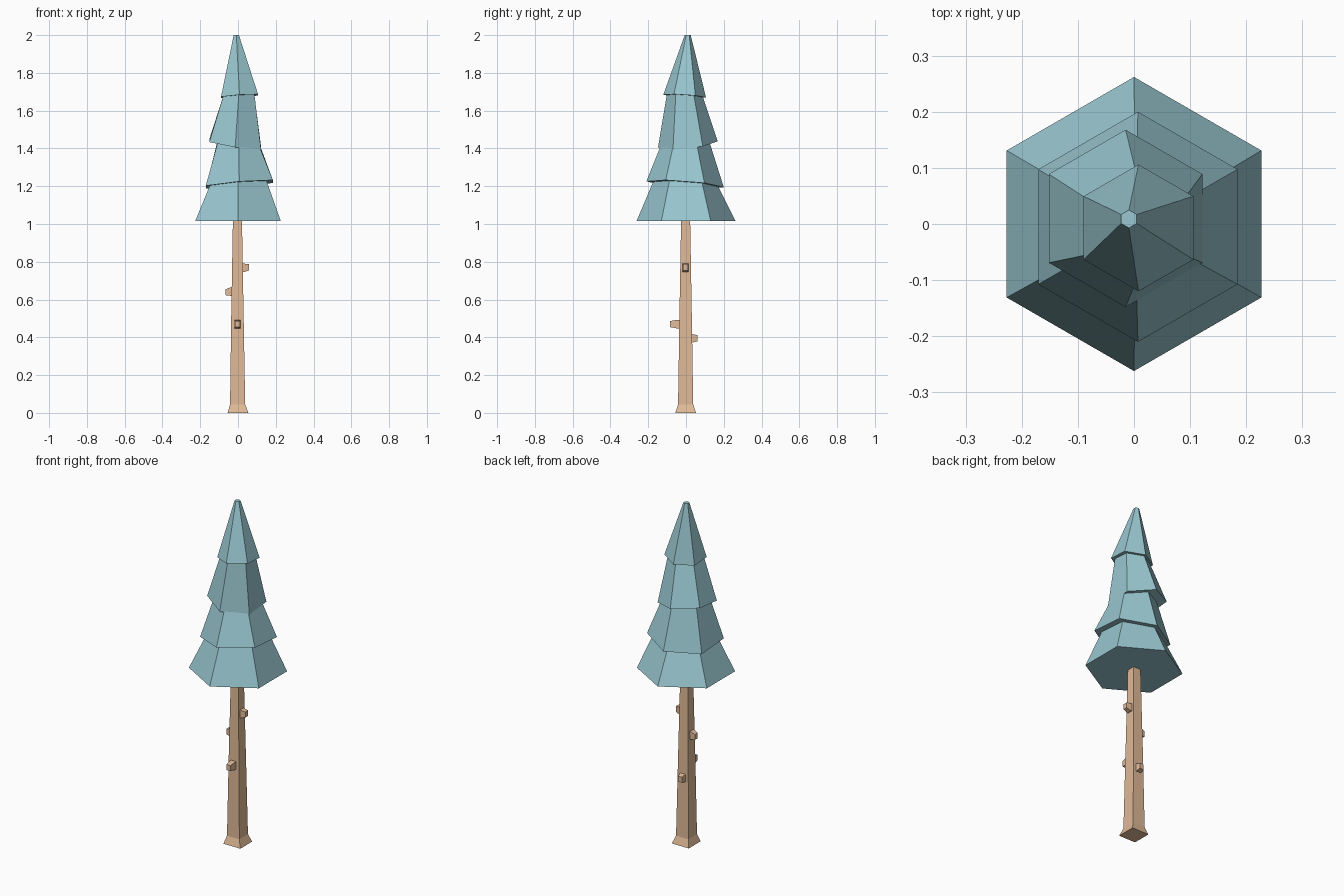
import bpy, bmesh
from math import sin, cos, pi, sqrt

if "Cube" in bpy.data.objects:
    bpy.data.objects.remove(bpy.data.objects["Cube"])


def material(name, rgb):
    m = bpy.data.materials.new(name)
    m.diffuse_color = (*rgb, 1)
    m.use_nodes = True
    m.node_tree.nodes["Principled BSDF"].inputs["Base Color"].default_value = m.diffuse_color
    return m


def loft(name, rings, mat):
    """Closed flat-shaded skin through rings of equal point count."""
    bm = bmesh.new()
    loops = [[bm.verts.new(p) for p in ring] for ring in rings]
    n = len(loops[0])
    for a, b in zip(loops, loops[1:]):
        for i in range(n):
            j = (i + 1) % n
            bm.faces.new((a[i], a[j], b[j], b[i]))
    bm.faces.new(loops[0][::-1])
    bm.faces.new(loops[-1])
    bmesh.ops.recalc_face_normals(bm, faces=bm.faces)
    me = bpy.data.meshes.new(name)
    bm.to_mesh(me)
    bm.free()
    me.materials.append(mat)
    ob = bpy.data.objects.new(name, me)
    bpy.context.collection.objects.link(ob)
    return ob


def ring(sides, cx, cy, z, r, sx=0, sy=0):
    """Polygon ring, tilted by the slopes sx and sy."""
    start = pi / 2 if sides == 6 else pi / 4
    pts = []
    for i in range(sides):
        a = start + 2 * pi * i / sides
        dx, dy = r * cos(a), r * sin(a)
        pts.append((cx + dx, cy + dy, z + sx * dx + sy * dy))
    return pts


bark = material("bark", (0.75, 0.49, 0.31))
needles = material("needles", (0.32, 0.57, 0.63))

# Square trunk with a flared foot
loft("trunk", [ring(4, cx, cy, z, h * sqrt(2)) for cx, cy, z, h in (
    (0, -0.002, 0, 0.055), (-0.002, -0.002, 0.045, 0.040),
    (-0.003, -0.002, 0.5, 0.033), (-0.003, -0.002, 1.02, 0.024))], bark)

# Four tilted foliage tiers: each has a wide lower ring and a narrow upper ring
loft("foliage", [ring(6, *r) for r in (
    (0, 0, 1.015, 0.262),
    (0.001, -0.001, 1.21, 0.173, 0.085, -0.075),
    (0.007, -0.005, 1.21, 0.205, 0.085, -0.075),
    (0.005, -0.006, 1.422, 0.130, -0.14, 0.10),
    (-0.015, 0.010, 1.422, 0.158, -0.14, 0.10),
    (0.004, -0.006, 1.677, 0.096, 0.07, -0.065),
    (0.008, -0.007, 1.677, 0.113, 0.07, -0.065),
    (-0.009, 0.009, 2.0, 0.016))], needles)


def stub(name, dx, dy, z, reach, drop=0.0):
    """Tapered branch stub pointing along (dx, dy)."""
    def section(dist, half, zc, hz):
        return [(dx * dist - dy * s * half - 0.003,
                 dy * dist + dx * s * half - 0.003, zc + t * hz)
                for s, t in ((-1, -1), (1, -1), (1, 1), (-1, 1))]
    loft(name, [section(0.01, 0.016, z, 0.023),
                section(reach * 0.6, 0.016, z, 0.022),
                section(reach, 0.013, z + drop, 0.016)], bark)


# Cut branch stubs, one per side
stub("branch_right", 1, 0, 0.768, 0.062, 0.003)
stub("branch_left", -1, 0, 0.642, 0.062, -0.003)
stub("branch_front", 0, -1, 0.470, 0.082, 0.0)
stub("branch_back", 0, 1, 0.395, 0.064, 0.0)
